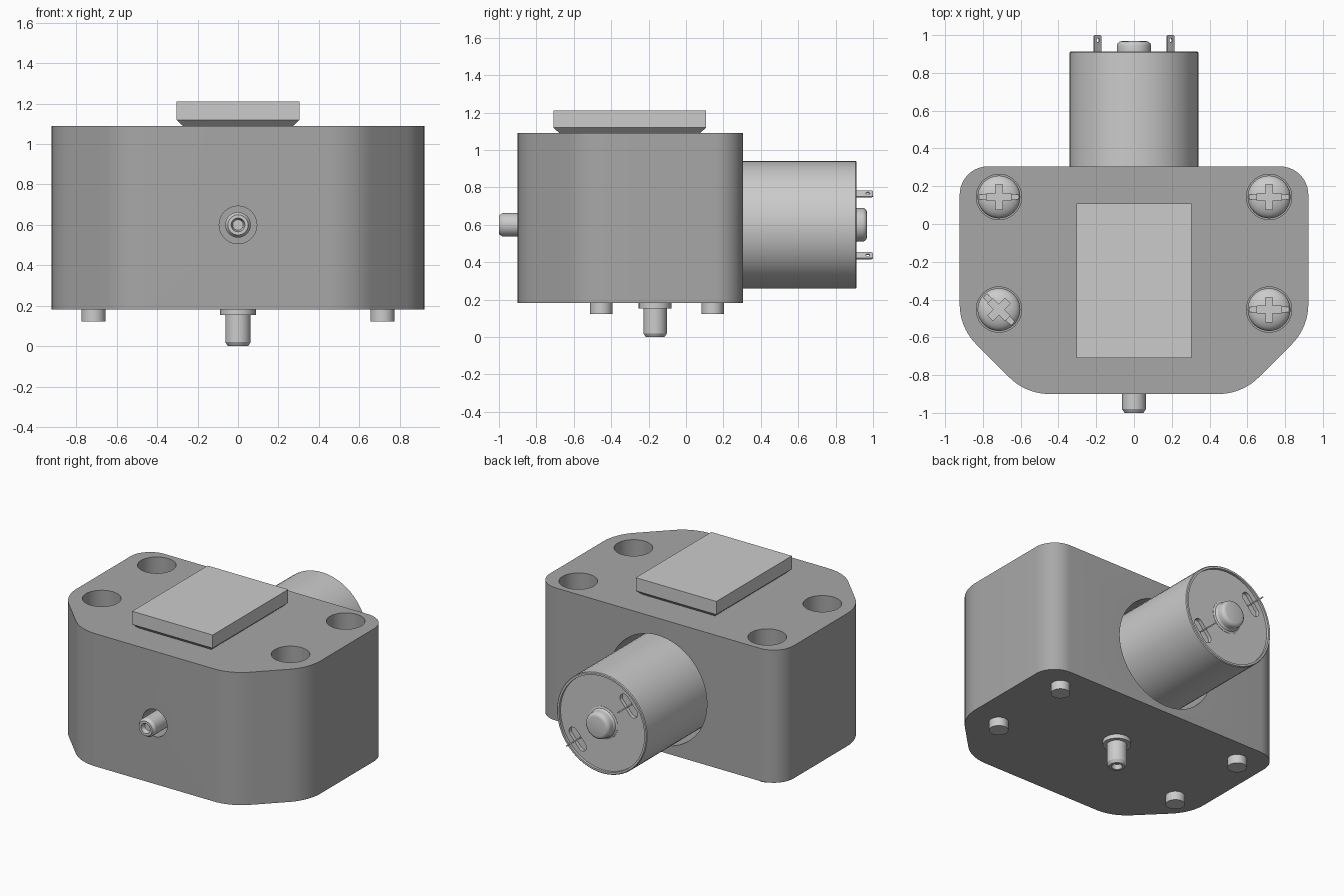
import bpy, bmesh
from math import sin, cos, pi, radians, atan2
from mathutils import Matrix, Vector

if "Cube" in bpy.data.objects:
    bpy.data.objects.remove(bpy.data.objects["Cube"])


def loft(name, rings, mat=Matrix(), angle=30):
    """Skin equal-length rings of points and cap both ends."""
    bm = bmesh.new()
    rows = [[bm.verts.new(mat @ Vector(p)) for p in r] for r in rings]
    n = len(rows[0])
    for a, b in zip(rows, rows[1:]):
        for i in range(n):
            j = (i + 1) % n
            bm.faces.new((a[i], a[j], b[j], b[i]))
    bm.faces.new(rows[0][::-1])
    bm.faces.new(rows[-1])
    bmesh.ops.recalc_face_normals(bm, faces=bm.faces[:])
    me = bpy.data.meshes.new(name)
    bm.to_mesh(me)
    bm.free()
    ob = bpy.data.objects.new(name, me)
    bpy.context.collection.objects.link(ob)
    smooth(ob, angle)
    return ob


def activate(ob):
    bpy.ops.object.select_all(action='DESELECT')
    ob.select_set(True)
    bpy.context.view_layer.objects.active = ob


def smooth(ob, angle=30):
    activate(ob)
    bpy.ops.object.shade_smooth_by_angle(angle=radians(angle))


def lathe(name, profile, mat=Matrix(), n=48):
    return loft(name, [[(r * cos(2 * pi * i / n), r * sin(2 * pi * i / n), h)
                        for i in range(n)] for r, h in profile], mat)


def prism(name, pts, z0, z1, mat=Matrix()):
    return loft(name, [[(x, y, z) for x, y in pts] for z in (z0, z1)], mat)


def rect(w, d):
    return [(-w / 2, -d / 2), (w / 2, -d / 2), (w / 2, d / 2), (-w / 2, d / 2)]


def fillet(corners, steps=10):
    """Round a convex counter-clockwise polygon of (x, y, radius)."""
    out = []
    for i, (x, y, r) in enumerate(corners):
        p = Vector((x, y))
        a = (Vector(corners[i - 1][:2]) - p).normalized()
        b = (Vector(corners[(i + 1) % len(corners)][:2]) - p).normalized()
        half = a.angle(b) / 2
        c = p + (a + b).normalized() * r / sin(half)
        start = atan2(-(c - p).y, -(c - p).x) - (pi / 2 - half)
        for k in range(steps + 1):
            t = start + (pi - 2 * half) * k / steps
            out.append((c.x + r * cos(t), c.y + r * sin(t)))
    return out


def cut(ob, cutters):
    for c in cutters:
        c.hide_render = True
        activate(ob)
        m = ob.modifiers.new("cut", 'BOOLEAN')
        m.operation, m.solver, m.object = 'DIFFERENCE', 'EXACT', c
        bpy.ops.object.modifier_move_to_index(modifier=m.name, index=0)
        bpy.ops.object.modifier_apply(modifier=m.name)
        bpy.data.objects.remove(c)
    smooth(ob)


AX = 0.6                                             # height of the motor axis
T = Matrix.Translation
back = T((0, 0, AX)) @ Matrix.Rotation(-pi / 2, 4, 'X')   # local z -> +y
front = T((0, 0, AX)) @ Matrix.Rotation(pi / 2, 4, 'X')   # local z -> -y
screws = [(sx * 0.715, y) for sx in (-1, 1) for y in (0.143, -0.453)]
FLOOR = 0.62                                         # counterbore floor

# Gearbox body with counterbores, motor pocket and shaft hole
outline = fillet([(-0.572, -0.9, 0.3), (0.572, -0.9, 0.3), (0.923, -0.549, 0.3),
                  (0.923, 0.305, 0.15), (-0.923, 0.305, 0.15), (-0.923, -0.549, 0.3)])
body = prism("gearbox_body", outline, 0.182, 1.09)
cutters = [lathe("bore", [(0.12, FLOOR), (0.12, 1.2)], T((x, y, 0))) for x, y in screws]
cutters.append(lathe("pocket", [(0.372, -0.05), (0.372, 0.5)], back, 64))
cutters.append(lathe("shaft_hole", [(0.093, 0.7), (0.093, 1.1)], front))
cut(body, cutters)
dark = bpy.data.materials.new("dark_grey")
dark.diffuse_color = (0.39, 0.39, 0.39, 1)
dark.use_nodes = True
dark.node_tree.nodes["Principled BSDF"].inputs["Base Color"].default_value = dark.diffuse_color
body.data.materials.clear()
body.data.materials.append(dark)

# Raised top plate with an undercut bevel
loft("top_plate", [[(x, y, z) for x, y in rect(0.61 - d, 0.817 - d)]
                   for z, d in ((1.08, 0.065), (1.09, 0.065), (1.12, 0), (1.21, 0))],
     T((0, -0.301, 0)), 20)

# Screws with combined slot and cross heads, running through to the underside
for x, y in screws:
    place = T((x, y, 0))
    dome = [(0.112 * cos(t * pi / 16) + 0.001, FLOOR + 0.04 + 0.055 * sin(t * pi / 16))
            for t in range(9)]
    head = lathe("screw_head", [(0.113, FLOOR - 0.01)] + dome, place)
    turn = place @ Matrix.Rotation(-pi / 4 if x < 0 and y < -0.2 else 0, 4, 'Z')
    cut(head, [prism("slot", rect(0.3, 0.028), FLOOR + 0.06, 1, turn),
               prism("cross_a", rect(0.13, 0.038), FLOOR + 0.045, 1, turn),
               prism("cross_b", rect(0.038, 0.13), FLOOR + 0.045, 1, turn)])
    lathe("screw_end", [(0.06, 0.122), (0.06, 0.3)], place, 32)

# Front and bottom shafts, each with a chamfered tip and centre hole
tip = [(0.063, 0.02), (0.05, 0), (0.034, 0), (0.026, 0.03)]
lathe("front_shaft", [(0.063, 0.65)] + [(r, 1 - h) for r, h in tip], front)
lathe("output_shaft", [(0.063, 0.25)] + tip, T((0, -0.165, 0)))
lathe("output_bushing", [(0.088, 0.154), (0.088, 0.25)], T((0, -0.165, 0)))

# Motor can with a thin rim around the recessed end face
can = lathe("motor_can", [(0.341, -0.06), (0.341, 0.907), (0.336, 0.912),
                          (0.323, 0.912), (0.323, 0.895)], back, 64)
capsule = fillet([(-0.085, -0.032, 0.0319), (0.085, -0.032, 0.0319),
                  (0.085, 0.032, 0.0319), (-0.085, 0.032, 0.0319)], 8)
spots = []
for x, z in ((0.193, -0.165), (-0.193, 0.165)):
    ang = atan2(-z, x) + pi / 2                      # slots lie tangentially
    spots.append(back @ T((x, -z, 0)) @ Matrix.Rotation(ang, 4, 'Z'))
cut(can, [prism("terminal_slot", capsule, 0.87, 1, m) for m in spots])

# Rear bearing boss
lathe("bearing_boss", [(0.11, 0.885), (0.11, 0.897), (0.098, 0.902), (0.09, 0.915),
                       (0.09, 0.945), (0.086, 0.957), (0.077, 0.965), (0.065, 0.968)], back)

# Solder terminals with an eyelet, set radially across the slots
tab_pts = fillet([(-0.025, 0.85, 0.001), (0.025, 0.85, 0.001),
                  (0.025, 1.0, 0.012), (-0.025, 1.0, 0.012)], 4)
for m in spots:
    flat = m @ Matrix.Rotation(pi / 2, 4, 'Z') @ Matrix.Rotation(pi / 2, 4, 'X')
    tab = prism("motor_terminal", tab_pts, -0.004, 0.004, flat)
    cut(tab, [lathe("eyelet", [(0.011, -0.05), (0.011, 0.05)], flat @ T((0, 0.972, 0)), 16)])
